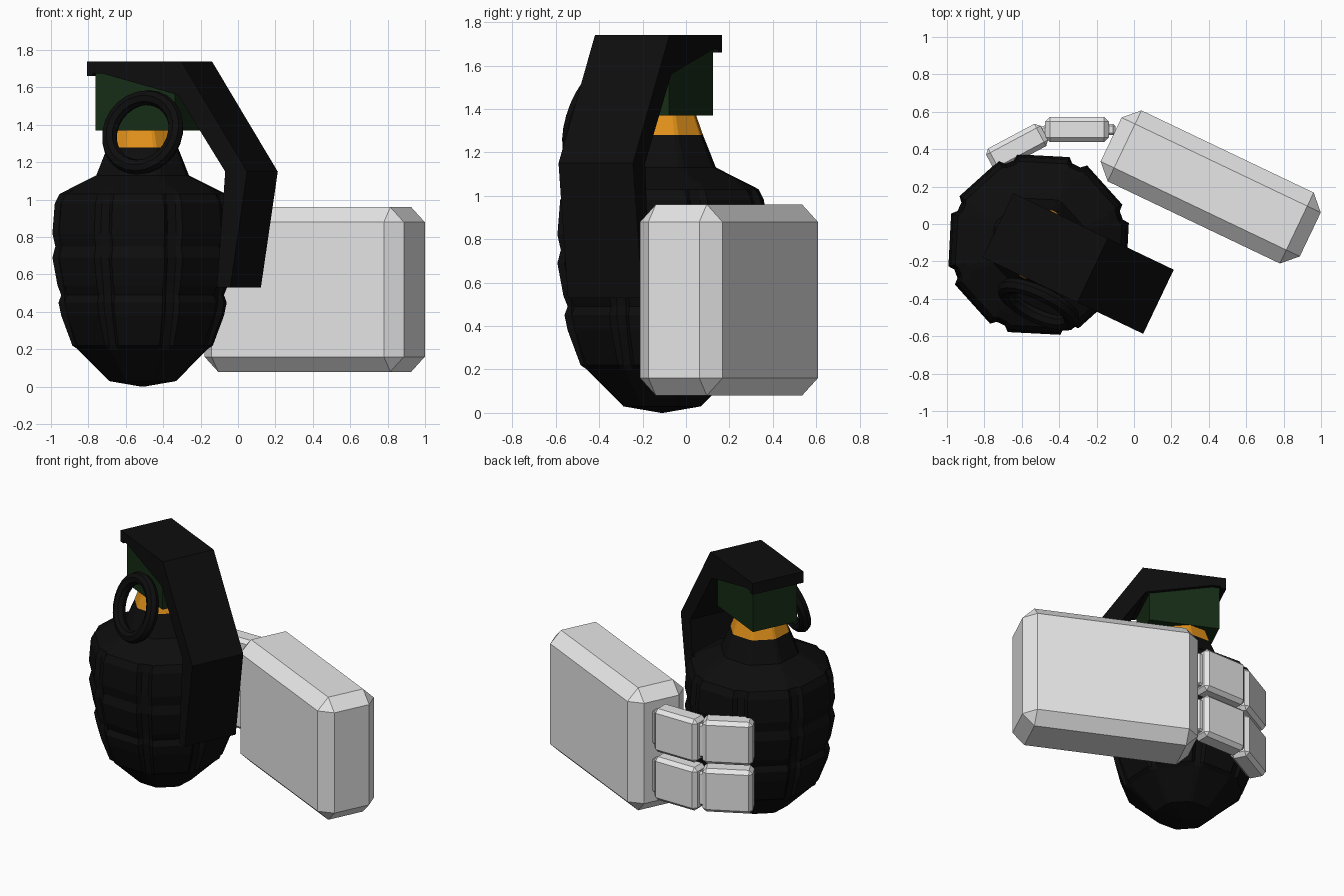
import bpy, bmesh
from math import radians, cos, sin
from mathutils import Matrix

cube = bpy.data.objects.get("Cube")
if cube:
    bpy.data.objects.remove(cube, do_unlink=True)


def material(name, rgb):
    m = bpy.data.materials.new(name)
    m.use_nodes = True
    m.diffuse_color = (*rgb, 1)
    bsdf = next(n for n in m.node_tree.nodes if n.type == 'BSDF_PRINCIPLED')
    bsdf.inputs["Base Color"].default_value = (*rgb, 1)
    return m


BLACK = material("black", (0.004, 0.004, 0.004))
GREEN = material("dark green", (0.008, 0.026, 0.008))
GOLD = material("gold", (0.75, 0.28, 0.01))
WHITE = material("white", (0.8, 0.8, 0.8))

TURN = radians(-25.5)
# Grenade axis frame: local x points towards the lever
AXIS = Matrix.Translation((-0.51, -0.11, 0)) @ Matrix.Rotation(TURN, 4, 'Z')


def finish(bm, name, mat, matrix):
    bmesh.ops.recalc_face_normals(bm, faces=bm.faces)
    mesh = bpy.data.meshes.new(name)
    bm.to_mesh(mesh)
    bm.free()
    mesh.transform(matrix)
    mesh.materials.append(mat)
    obj = bpy.data.objects.new(name, mesh)
    bpy.context.collection.objects.link(obj)
    return obj


def box(name, mat, size, centre, angle=0.0, bevel=0.0, frame=Matrix()):
    bm = bmesh.new()
    bmesh.ops.create_cube(bm, size=1, matrix=Matrix.Diagonal((*size, 1)))
    if bevel:
        bmesh.ops.bevel(bm, geom=bm.edges[:], offset=bevel, segments=1,
                        affect='EDGES', profile=0.5)
    place = Matrix.Translation(centre) @ Matrix.Rotation(angle, 4, 'Z')
    return finish(bm, name, mat, frame @ place)


def lathe(name, mat, rings):
    """Octagonal lathe; each ring is (height, radius, groove depth)."""
    bm = bmesh.new()
    loops = []
    for z, r, groove in rings:
        loop = []
        for k in range(8):
            for off in (-19.5, -16.5, 16.5, 19.5):
                a = radians(22.5 + 45 * k + off)
                d = 1.055 * r * cos(radians(22.5)) / cos(radians(off))
                if abs(off) > 18:
                    d -= groove
                loop.append(bm.verts.new((d * cos(a), d * sin(a), z)))
        loops.append(loop)
    n = len(loops[0])
    for low, high in zip(loops, loops[1:]):
        for i in range(n):
            j = (i + 1) % n
            bm.faces.new((low[i], low[j], high[j], high[i]))
    bm.faces.new(loops[0])
    bm.faces.new(loops[-1])
    return finish(bm, name, mat, AXIS)


def extrude(name, mat, profile, half):
    """Side profile in local x and z, extruded across local y."""
    bm = bmesh.new()
    face = bm.faces.new([bm.verts.new((x, -half, z)) for x, z in profile])
    out = bmesh.ops.extrude_face_region(bm, geom=[face])
    verts = [v for v in out["geom"] if isinstance(v, bmesh.types.BMVert)]
    bmesh.ops.translate(bm, verts=verts, vec=(0, 2 * half, 0))
    return finish(bm, name, mat, AXIS)


# Body with three rows of raised panels, then the neck
lathe("body", BLACK, [
    (0.0, 0.005, 0), (0.03, 0.18, 0), (0.2, 0.35, 0), (0.22, 0.38, 0.02),
    (0.38, 0.44, 0.035), (0.45, 0.455, 0.035), (0.49, 0.44, 0.02),
    (0.54, 0.46, 0.035), (0.69, 0.488, 0.035), (0.75, 0.472, 0.02),
    (0.82, 0.488, 0.035), (0.98, 0.475, 0.035), (1.03, 0.45, 0.02),
    (1.06, 0.39, 0), (1.13, 0.25, 0), (1.28, 0.19, 0)])
lathe("neck_band", GOLD, [(1.28, 0.19, 0), (1.38, 0.155, 0)])

# Fuse head and safety lever
box("fuse_head", GREEN, (0.47, 0.33, 0.33), (0.035, 0, 1.535), frame=AXIS)
extrude("safety_lever", BLACK, [
    (-0.24, 1.74), (0.32, 1.74), (0.71, 1.15), (0.61, 0.53), (0.53, 0.53),
    (0.58, 1.15), (0.3, 1.56), (-0.15, 1.675), (-0.205, 1.675), (-0.205, 1.66),
    (-0.24, 1.66)], 0.19)

# Pull ring leaning against the fuse head
bpy.ops.mesh.primitive_torus_add(major_segments=24, minor_segments=8,
                                 major_radius=0.195, minor_radius=0.042)
ring = bpy.context.object
ring.name = "pull_ring"
ring.data.transform(Matrix.Translation((-0.51, -0.43, 1.36))
                    @ Matrix.Rotation(TURN, 4, 'Z')
                    @ Matrix.Rotation(radians(72), 4, 'X'))
ring.data.materials.append(BLACK)
bpy.ops.object.shade_smooth_by_angle()

# Blocky hand: palm and two jointed fingers wrapped behind the body
box("palm", WHITE, (1.18, 0.42, 0.88), (0.41, 0.198, 0.52), TURN, 0.08)
for label, z in (("lower", 0.36), ("upper", 0.705)):
    box(label + "_knuckle", WHITE, (0.06, 0.06, 0.24), (-0.13, 0.505, z), 0, 0.012)
    box(label + "_finger_base", WHITE, (0.34, 0.135, 0.31), (-0.305, 0.505, z), 0, 0.025)
    box(label + "_finger_joint", WHITE, (0.07, 0.06, 0.24), (-0.48, 0.495, z),
        radians(14), 0.012)
    box(label + "_finger_tip", WHITE, (0.33, 0.135, 0.31), (-0.625, 0.41, z),
        radians(28), 0.025)
